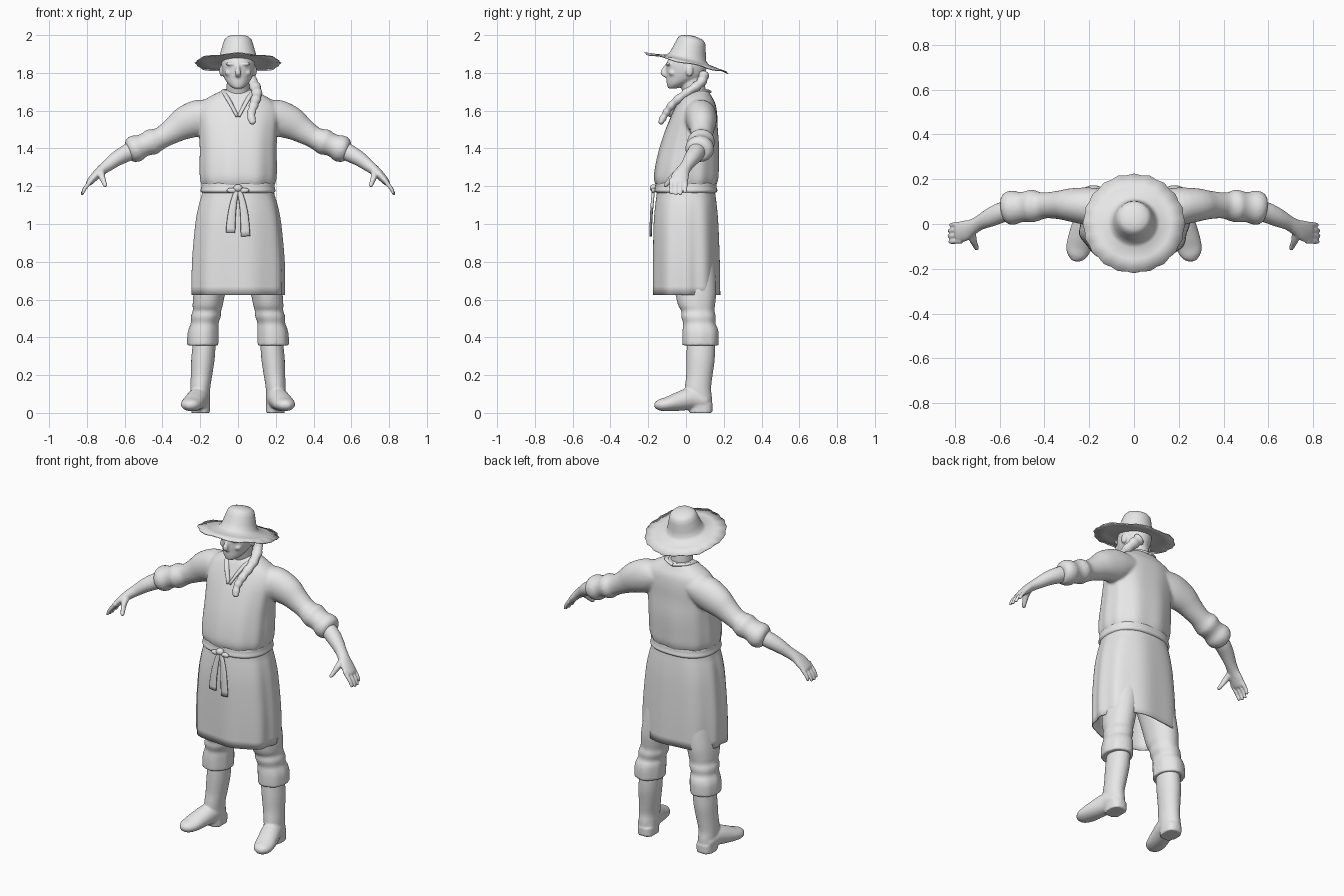
import bpy, bmesh, math
from mathutils import Vector, Matrix

grey = bpy.data.materials.new("plain_grey")
grey.diffuse_color = (0.8, 0.8, 0.8, 1)
X, Y, Z = Vector((1, 0, 0)), Vector((0, 1, 0)), Vector((0, 0, 1))


def smooth_path(rows, sub):
    """Catmull-Rom resampling of (x, y, z, ru, rv) rows."""
    rows = [Vector(r) for r in rows]
    if sub < 2:
        return rows
    out = []
    for i in range(len(rows) - 1):
        a, b, c, d = rows[max(i - 1, 0)], rows[i], rows[i + 1], rows[min(i + 2, len(rows) - 1)]
        for k in range(sub):
            t = k / sub
            out.append(0.5 * (2 * b + (c - a) * t + (2 * a - 5 * b + 4 * c - d) * t * t
                              + (3 * b - a - 3 * c + d) * t ** 3))
    return out + [rows[-1]]


def loft(bm, rows, n=24, ref=X, flat=False, side=1, power=2.0, sub=3,
         folds=0, depth=0.0, caps=True):
    """Skin elliptical rings along a path; side=-1 mirrors it in x."""
    path = smooth_path(rows, sub)
    rings = []
    for i, p in enumerate(path):
        c = Vector(p[:3])
        t = Z if flat else Vector(path[min(i + 1, len(path) - 1)][:3]) - Vector(path[max(i - 1, 0)][:3])
        t = t.normalized()
        u = (ref - t * ref.dot(t)).normalized()
        v = t.cross(u)
        ring = []
        for k in range(n):
            a = 2 * math.pi * k / n
            ca, sa = math.cos(a), math.sin(a)
            r = (abs(ca) ** power + abs(sa) ** power) ** (-1 / power)
            if folds:
                r *= 1 + depth * i / len(path) * math.cos(folds * a + 1.2 * math.sin(2 * a))
            q = c + u * ca * r * max(p[3], 0.001) + v * sa * r * max(p[4], 0.001)
            ring.append(bm.verts.new((q.x * side, q.y, q.z)))
        rings.append(ring)
    for a, b in zip(rings, rings[1:]):
        for k in range(n):
            bm.faces.new((a[k], a[(k + 1) % n], b[(k + 1) % n], b[k]))
    if caps:
        bm.faces.new(rings[0])
        bm.faces.new(rings[-1])


def level(rows):
    """(z, cx, cy, rx, ry) rows to path rows."""
    return [(cx, cy, z, rx, ry) for z, cx, cy, rx, ry in rows]


def ball(bm, c, size):
    m = Matrix.Translation(c) @ Matrix.Diagonal((*size, 1))
    bmesh.ops.create_uvsphere(bm, u_segments=16, v_segments=10, radius=1, matrix=m)


def part(name, bm, voxel=0, relax=0, thick=0):
    bmesh.ops.recalc_face_normals(bm, faces=bm.faces)
    me = bpy.data.meshes.new(name)
    bm.to_mesh(me)
    bm.free()
    me.materials.append(grey)
    for f in me.polygons:
        f.use_smooth = True
    ob = bpy.data.objects.new(name, me)
    bpy.context.collection.objects.link(ob)
    if voxel:
        m = ob.modifiers.new("blend", 'REMESH')
        m.mode, m.voxel_size, m.use_smooth_shade = 'VOXEL', voxel, True
    if relax:
        m = ob.modifiers.new("relax", 'SMOOTH')
        m.factor, m.iterations = 0.5, relax
    if thick:
        m = ob.modifiers.new("cloth", 'SOLIDIFY')
        m.thickness = thick
    return ob


# Shirt: body with both sleeves blended in
bm = bmesh.new()
loft(bm, level([(1.71, 0, .06, .075, .058), (1.68, 0, .055, .14, .078), (1.64, 0, .055, .195, .1),
                (1.58, 0, .045, .215, .12), (1.5, 0, .03, .208, .138), (1.4, 0, .017, .203, .158),
                (1.3, 0, .005, .204, .168), (1.23, 0, 0, .2, .168), (1.18, 0, 0, .18, .145)]),
     n=72, flat=True, power=2.3, folds=11, depth=.018)
for s in (-1, 1):
    loft(bm, [(.12, .065, 1.585, .09, .07), (.2, .078, 1.565, .085, .095), (.28, .085, 1.535, .075, .088),
              (.34, .085, 1.497, .063, .07), (.40, .083, 1.46, .058, .058), (.43, .08, 1.445, .066, .062),
              (.455, .08, 1.435, .074, .07), (.485, .077, 1.423, .068, .062), (.51, .075, 1.413, .068, .062),
              (.54, .073, 1.4, .077, .072), (.57, .07, 1.388, .07, .064), (.585, .068, 1.383, .05, .045)],
         ref=Y, side=s, n=32)
part("shirt", bm, .009, 5)

# Collar edges meeting in a V
bm = bmesh.new()
for s in (-1, 1):
    loft(bm, [(0, .125, 1.7, .008, .012), (.06, .1, 1.708, .008, .012), (.078, .05, 1.703, .008, .012),
              (.066, -.005, 1.685, .008, .014), (.04, -.05, 1.64, .008, .014), (.004, -.086, 1.57, .008, .01)],
         ref=Z, n=10, side=s)
part("collar", bm)

# Forearms and hands
bm = bmesh.new()
for s in (-1, 1):
    loft(bm, [(.5, .07, 1.42, .045, .045), (.58, .055, 1.38, .046, .046), (.64, .03, 1.347, .042, .04),
              (.69, .005, 1.31, .033, .032), (.725, -.015, 1.283, .036, .027), (.755, -.03, 1.255, .046, .023),
              (.785, -.038, 1.222, .045, .018), (.792, -.04, 1.21, .035, .012)], ref=Y, side=s)
    for k in range(4):
        y, long = -.077 + k * .025, (.9, 1, .97, .8)[k]
        loft(bm, [(.77, y, 1.24, .012, .012), (.79, y, 1.215, .012, .012),
                  (.79 + .023 * long, y - .002, 1.215 - .03 * long, .011, .01),
                  (.79 + .036 * long, y - .002, 1.215 - .058 * long, .009, .008),
                  (.79 + .038 * long, y - .002, 1.215 - .064 * long, .003, .003)], ref=Y, n=10, side=s)
    loft(bm, [(.725, -.03, 1.28, .02, .02), (.72, -.068, 1.25, .017, .018), (.71, -.092, 1.222, .013, .014),
              (.702, -.11, 1.203, .01, .01), (.7, -.115, 1.197, .003, .003)], n=12, side=s)
part("arms_and_hands", bm, .005, 2)

# Head, neck, face
bm = bmesh.new()
loft(bm, level([(1.6, 0, .05, .065, .05), (1.68, 0, .045, .062, .058), (1.74, 0, .035, .06, .066),
                (1.8, 0, .03, .06, .06)]), flat=True)
loft(bm, level([(1.717, 0, -.072, .02, .02), (1.725, 0, -.062, .035, .036), (1.745, 0, -.04, .056, .062),
                (1.775, 0, -.008, .074, .096), (1.81, 0, .0, .084, .106), (1.85, 0, .003, .087, .106),
                (1.9, 0, .01, .08, .085), (1.93, 0, .01, .04, .045)]), flat=True, n=32)
loft(bm, [(0, -.098, 1.845, .009, .01), (0, -.112, 1.82, .011, .014), (0, -.122, 1.8, .016, .014),
          (0, -.105, 1.783, .014, .01)], n=12)
ball(bm, (0, -.125, 1.798), (.011, .011, .01))
ball(bm, (0, -.088, 1.763), (.026, .015, .007))
ball(bm, (0, -.083, 1.752), (.022, .014, .007))
for s in (-1, 1):
    ball(bm, (.035 * s, -.09, 1.847), (.032, .018, .009))
    ball(bm, (.045 * s, -.07, 1.8), (.025, .022, .018))
    ball(bm, (.088 * s, .018, 1.81), (.011, .02, .03))
part("head", bm, .006, 3)

# Braid hanging over one shoulder
bm = bmesh.new()
path = smooth_path([(.04, .095, 1.79, 0, 0), (.08, .075, 1.745, 0, 0), (.1, .0, 1.692, 0, 0),
                    (.085, -.07, 1.635, 0, 0), (.07, -.11, 1.58, 0, 0), (.08, -.137, 1.53, 0, 0)], 8)
rows = []
for i, p in enumerate(path):
    r = (.032 - .014 * i / len(path)) * (1 + .1 * math.sin(i * 1.3))
    r *= min(1, .4 + (len(path) - 1 - i) * .3)
    rows.append((*p[:3], r, r * .85))
loft(bm, rows, n=16, sub=1)
part("braid", bm)

# Straw hat: tilted back, wavy brim
bm = bmesh.new()
loft(bm, level([(-.004, 0, 0, .07, .07), (.004, 0, 0, .1, .1), (.002, 0, 0, .165, .165), (-.006, 0, 0, .224, .224),
                (-.001, 0, 0, .226, .226), (.008, 0, 0, .165, .165), (.016, 0, 0, .115, .115),
                (.03, 0, 0, .1, .1), (.06, 0, 0, .091, .091), (.1, 0, 0, .08, .08), (.122, 0, 0, .073, .073),
                (.136, 0, 0, .058, .058), (.143, 0, 0, .03, .03), (.145, 0, 0, .005, .005)]),
     n=80, flat=True, sub=1)
for v in bm.verts:
    r, a = math.hypot(v.co.x, v.co.y), math.atan2(v.co.y, v.co.x)
    if r > .2:
        k = 1 + .014 * math.cos(20 * a)
        v.co.x, v.co.y = v.co.x * k, v.co.y * k
        v.co.z += .004 * math.sin(7 * a)
bm.transform(Matrix.Translation((0, .003, 1.855)) @ Matrix.Rotation(math.radians(-13), 4, 'X'))
part("straw_hat", bm)

# Apron skirt, open at the hem
bm = bmesh.new()
loft(bm, level([(1.21, 0, 0, .183, .15), (1.15, 0, 0, .194, .156), (1.1, 0, 0, .208, .162),
                (1.0, 0, 0, .226, .17), (.8, 0, .002, .243, .175), (.625, 0, .003, .244, .176)]),
     n=96, flat=True, power=2.4, folds=9, depth=.025, caps=False)
part("apron_skirt", bm, thick=.006)

# Sash with knot, loops and two hanging ends
bm = bmesh.new()
loft(bm, level([(1.225, 0, 0, .18, .148), (1.215, 0, 0, .192, .16), (1.195, 0, 0, .194, .162),
                (1.175, 0, 0, .198, .166), (1.165, 0, 0, .19, .156)]), n=64, flat=True, power=2.4)
ball(bm, (0, -.172, 1.19), (.024, .02, .02))
for s in (-1, 1):
    ball(bm, (.03 * s, -.172, 1.178), (.03, .012, .014))
    loft(bm, [(.005, -.172, 1.185, .012, .008), (.022, -.178, 1.12, .017, .008),
              (.034, -.184, 1.04, .022, .007), (.04, -.187, .945 - .01 * s, .025, .006)], n=12, side=s)
part("sash", bm)

# Trousers: two baggy legs with rolled cuffs
bm = bmesh.new()
for s in (-1, 1):
    loft(bm, level([(1.0, .09, .015, .1, .125), (.85, .11, .03, .1, .12), (.72, .135, .045, .09, .113),
                    (.63, .152, .052, .084, .108), (.57, .16, .056, .08, .098), (.54, .164, .063, .075, .088),
                    (.51, .17, .066, .08, .092), (.475, .176, .07, .073, .085), (.45, .18, .075, .079, .092),
                    (.42, .184, .077, .083, .096), (.37, .186, .077, .083, .096), (.355, .186, .077, .08, .092),
                    (.36, .184, .077, .06, .072)]),
         n=40, flat=True, side=s, folds=7, depth=.02)
part("trousers", bm, .009, 2)

# Tall boots with heels
bm = bmesh.new()
for s in (-1, 1):
    loft(bm, level([(.4, .178, .08, .058, .07), (.35, .18, .079, .061, .075), (.28, .186, .077, .062, .075),
                    (.2, .193, .071, .057, .07), (.13, .2, .063, .053, .07), (.08, .2, .068, .052, .07),
                    (.03, .2, .07, .05, .068)]), flat=True, side=s)
    loft(bm, [(.198, .125, .055, .03, .025), (.2, .1, .06, .05, .042), (.21, .03, .075, .056, .058),
              (.23, -.04, .06, .058, .05), (.246, -.1, .046, .057, .038), (.256, -.14, .042, .045, .03),
              (.262, -.162, .042, .022, .016), (.263, -.167, .042, .006, .005)], side=s)
    loft(bm, level([(.05, .198, .078, .05, .063), (.0, .198, .078, .05, .062)]), flat=True, side=s, sub=1, power=2.6)
part("boots", bm, .007, 2)
